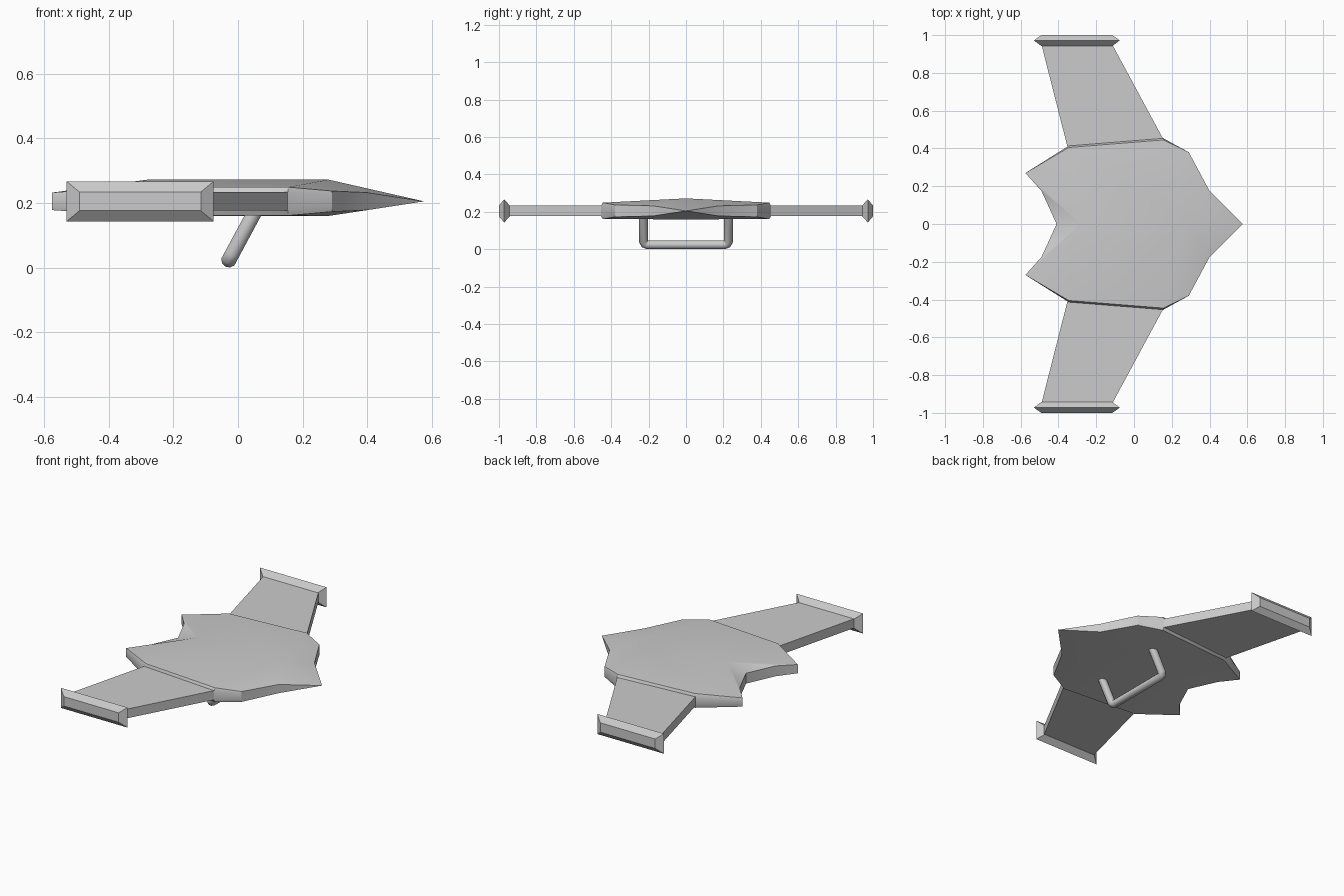
import bpy, bmesh
from mathutils import Vector

cube = bpy.data.objects.get("Cube")
if cube:
    bpy.data.objects.remove(cube)

# Plain grey paint
grey = bpy.data.materials.new("light_grey")
grey.use_nodes = True
COLOUR = (0.6, 0.6, 0.6, 1)
grey.diffuse_color = COLOUR
grey.node_tree.nodes["Principled BSDF"].inputs["Base Color"].default_value = COLOUR
MID = 0.205


def finish(name, bm, smooth=True):
    """Weld, fix normals and link a mesh part."""
    bmesh.ops.remove_doubles(bm, verts=bm.verts, dist=0.0005)
    bmesh.ops.recalc_face_normals(bm, faces=bm.faces)
    mesh = bpy.data.meshes.new(name)
    bm.to_mesh(mesh)
    bm.free()
    mesh.materials.append(grey)
    obj = bpy.data.objects.new(name, mesh)
    bpy.context.collection.objects.link(obj)
    if smooth:
        bpy.ops.object.select_all(action='DESELECT')
        obj.select_set(True)
        bpy.context.view_layer.objects.active = obj
        bpy.ops.object.shade_smooth_by_angle(angle=0.52)
    return obj


def loft(name, rings, smooth=True):
    """Join rings of equal length and cap both ends."""
    bm = bmesh.new()
    loops = [[bm.verts.new(p) for p in ring] for ring in rings]
    for a, b in zip(loops, loops[1:]):
        for i in range(len(a)):
            j = (i + 1) % len(a)
            bm.faces.new((a[i], a[j], b[j], b[i]))
    bm.faces.new(loops[0])
    bm.faces.new(loops[-1])
    return finish(name, bm, smooth)


# Body: half outline from nose to tail as (x, y, half thickness)
outline = [(0.575, 0, 0), (0.40, 0.175, 0.027), (0.29, 0.38, 0.032),
           (0.155, 0.445, 0.044), (-0.345, 0.405, 0.044),
           (-0.575, 0.27, 0.027), (-0.49, 0.175, 0.032), (-0.41, 0, 0.032)]
bm = bmesh.new()
for side in (1, -1):
    rings = []
    for level in (1, 0.65, -0.65, -1):
        ring = []
        for i, (x, y, h) in enumerate(outline):
            # the wing mounts bulge slightly between the top and bottom rims
            bulge = 0.009 if i in (3, 4) and abs(level) < 1 else 0
            ring.append(bm.verts.new((x, side * (y + bulge), MID + level * h)))
        rings.append(ring)
    for a, b in zip(rings, rings[1:]):
        for i in range(len(outline) - 1):
            if i == 0:
                bm.faces.new((a[0], a[1], b[1]))
            else:
                bm.faces.new((a[i], a[i + 1], b[i + 1], b[i]))
    # shallow crown on top, nearly flat belly
    for ring, z in ((rings[0], 0.272), (rings[-1], 0.16)):
        fore = bm.verts.new((0.28, 0, z))
        aft = bm.verts.new((-0.28, 0, z))
        for i in range(3):
            bm.faces.new((ring[i], ring[i + 1], fore))
        bm.faces.new((fore, ring[3], ring[4], aft))
        for i in range(4, 7):
            bm.faces.new((ring[i], ring[i + 1], aft))
finish("body", bm)

# Wings and winglets on both sides
for side, label in ((1, "left"), (-1, "right")):
    plan = [(0.16, 0.44), (-0.115, 0.95), (-0.49, 0.95), (-0.35, 0.40)]
    loft(label + "_wing",
         [[(x, side * y, z) for x, y in plan] for z in (0.177, 0.234)], False)
    rings = []
    for y, x0, x1, h in ((0.942, -0.49, -0.115, 0.029),
                         (0.972, -0.53, -0.075, 0.062),
                         (1.0, -0.49, -0.115, 0.029)):
        rings.append([(x0, side * y, MID - h), (x1, side * y, MID - h),
                      (x1, side * y, MID + h), (x0, side * y, MID + h)])
    loft(label + "_winglet", rings)

# Handle: bent tube below the body, leaning back
top, low = Vector((0.056, 0.228, 0.18)), Vector((-0.028, 0.228, 0.024))
up = (top - low).normalized()
bend = 0.022
half = [top, low + up * bend, low + up * bend * 0.3 - Vector((0, bend * 0.3, 0)),
        low - Vector((0, bend, 0))]
path = half + [Vector((p.x, -p.y, p.z)) for p in reversed(half)]
curve = bpy.data.curves.new("handle", 'CURVE')
curve.dimensions = '3D'
curve.bevel_depth = 0.024
curve.bevel_resolution = 3
curve.use_fill_caps = True
spline = curve.splines.new('POLY')
spline.points.add(len(path) - 1)
for point, p in zip(spline.points, path):
    point.co = (*p, 1)
spline.use_smooth = True
curve.materials.append(grey)
bpy.context.collection.objects.link(bpy.data.objects.new("handle", curve))
